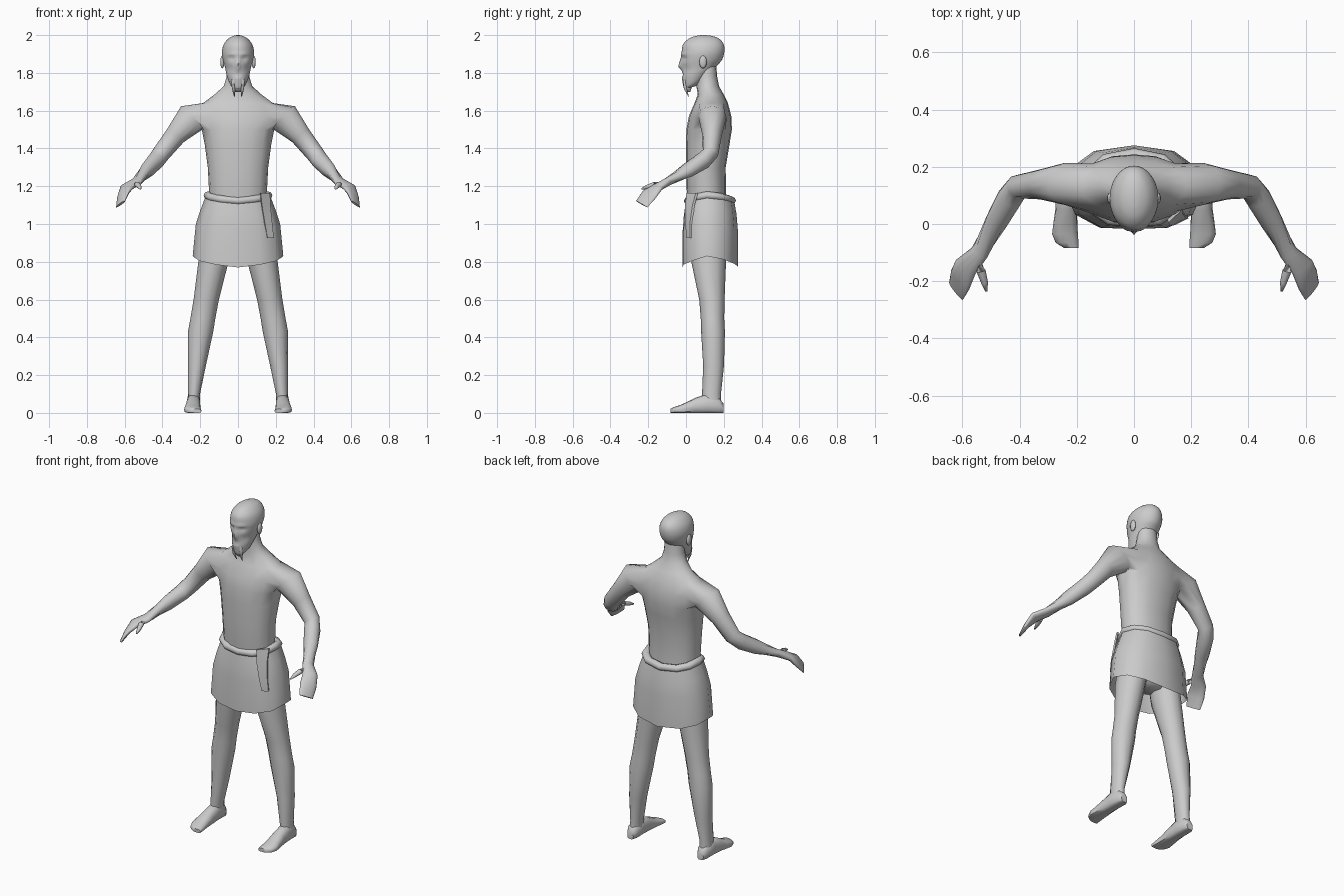
import bpy, bmesh, math
from mathutils import Vector as V

if "Cube" in bpy.data.objects:
    bpy.data.objects.remove(bpy.data.objects["Cube"])

mat = bpy.data.materials.new("plain grey")
mat.diffuse_color = (0.6, 0.6, 0.6, 1)
mat.use_nodes = True
mat.node_tree.nodes["Principled BSDF"].inputs["Base Color"].default_value = mat.diffuse_color


def finish(name, bm, angle=60, closed=True):
    if closed:
        bmesh.ops.recalc_face_normals(bm, faces=bm.faces)
    me = bpy.data.meshes.new(name)
    bm.to_mesh(me)
    bm.free()
    ob = bpy.data.objects.new(name, me)
    bpy.context.collection.objects.link(ob)
    me.materials.append(mat)
    bpy.ops.object.select_all(action='DESELECT')
    ob.select_set(True)
    bpy.context.view_layer.objects.active = ob
    bpy.ops.object.shade_smooth_by_angle(angle=math.radians(angle))
    return ob


def ring(c, a, b, n, p=2.0):
    """Superellipse of points around c with half axes a and b."""
    out = []
    for i in range(n):
        t = 2 * math.pi * i / n
        s, k = math.sin(t), math.cos(t)
        f = (abs(s) ** p + abs(k) ** p) ** (-1 / p)
        out.append(V(c) + V(a) * k * f + V(b) * s * f)
    return out


def loft(bm, rings, cap0=True, cap1=True):
    rows = [[bm.verts.new(p) for p in r] for r in rings]
    n = len(rows[0])
    for r, q in zip(rows, rows[1:]):
        for i in range(n):
            bm.faces.new((r[i], r[(i + 1) % n], q[(i + 1) % n], q[i]))
    if cap0:
        bm.faces.new(rows[0][::-1])
    if cap1:
        bm.faces.new(rows[-1])
    return rows


def limb(spec, s, n=12):
    """Rings square to a path; spec = centre, width direction, half width, half depth."""
    out = []
    for i, (c, hint, ra, rb) in enumerate(spec):
        t = (V(spec[min(i + 1, len(spec) - 1)][0]) - V(spec[max(i - 1, 0)][0])).normalized()
        a = V(hint)
        a = (a - t * a.dot(t)).normalized()
        b = t.cross(a)
        out.append([V((p.x * s, p.y, p.z)) for p in ring(c, a * ra, b * rb, n)])
    return out


# Torso and neck: z, half width, front y, back y
bm = bmesh.new()
torso = [(.84, .08, .06, .18), (.92, .15, .03, .22), (1.15, .152, .005, .212), (1.3, .16, 0, .21),
         (1.42, .176, 0, .23), (1.5, .192, .002, .243), (1.57, .20, .015, .24), (1.64, .185, .045, .222),
         (1.685, .125, .062, .2), (1.73, .075, .055, .175), (1.78, .06, .058, .165), (1.84, .055, .065, .16)]
rows = loft(bm, [ring((0, (f + b) / 2, z), (w, 0, 0), (0, (b - f) / 2, 0), 16, 2.3 if z < 1.66 else 2)
                 for z, w, f, b in torso])
# Armholes: four columns by two rows on each side
holes = {1: [], -1: []}
drop = []
for f in bm.faces:
    c = f.calc_center_median()
    if 1.5 < c.z < 1.64 and len(f.verts) == 4 and abs(c.x) > .12 and abs(c.y - .13) < .1:
        drop.append(f)
bmesh.ops.delete(bm, geom=drop, context='FACES')
for e in bm.edges:
    if e.is_boundary:
        holes[1 if e.verts[0].co.x > 0 else -1].append(e)

# Arms with flat hands, bridged onto the armholes
Y = (0, 1, 0)
arm = [((.24, .14, 1.565), Y, .074, .085), ((.33, .138, 1.47), Y, .052, .056),
       ((.405, .13, 1.375), Y, .042, .048), ((.435, .09, 1.335), Y, .045, .046),
       ((.48, .01, 1.285), Y, .04, .04), ((.54, -.10, 1.222), (1, .4, 0), .032, .022),
       ((.588, -.15, 1.195), (.037, .018, -.005), .042, .02),
       ((.607, -.195, 1.155), (.03, .03, -.02), .05, .015),
       ((.622, -.235, 1.105), (.027, .033, -.02), .042, .006)]
thumb = [((.548, -.11, 1.217), Y, .02, .02), ((.534, -.165, 1.21), (1, 0, 0), .016, .014),
         ((.522, -.205, 1.197), (1, 0, 0), .012, .011), ((.516, -.235, 1.185), (1, 0, 0), .004, .004)]
for s in (1, -1):
    r = loft(bm, limb(arm, s), cap0=False)[0]
    edge = [bm.edges.get((r[i], r[(i + 1) % 12])) for i in range(12)]
    bmesh.ops.bridge_loops(bm, edges=holes[s] + edge)
    loft(bm, limb(thumb, s, 8))
finish("torso_and_arms", bm, 80)

# Legs: z, centre x, centre y, half width, half depth
legs = [(1.0, .095, .125, .085, .095), (.8, .13, .12, .08, .092), (.6, .168, .137, .067, .067),
        (.5, .186, .14, .066, .062), (.43, .198, .143, .067, .063), (.25, .218, .146, .048, .055),
        (.1, .233, .135, .032, .05), (.03, .236, .14, .034, .048)]
# Feet: y, centre x, half width, top z
feet = [(.198, .235, .02, .05), (.175, .235, .034, .08), (.11, .236, .036, .1), (.05, .237, .038, .08),
        (.0, .24, .042, .055), (-.035, .241, .045, .04), (-.065, .234, .04, .03), (-.083, .22, .026, .022)]
for s, side in ((1, "left"), (-1, "right")):
    bm = bmesh.new()
    loft(bm, [ring((x * s, y, z), (a, 0, 0), (0, b, 0), 12) for z, x, y, a, b in legs])
    finish(side + "_leg", bm)
    bm = bmesh.new()
    loft(bm, [[V((p.x, p.y, max(p.z, .0))) for p in
               ring((x * s, y, t * .42), (w, 0, 0), (0, 0, t * .58), 12, 2.6)] for y, x, w, t in feet])
    finish(side + "_foot", bm, 50)

# Head: z, centre y, half width, half depth, slope towards the back
head = [(1.722, .025, .02, .028, .3), (1.742, .04, .042, .052, .4), (1.79, .06, .06, .08, .3),
        (1.83, .075, .069, .095, .15), (1.87, .083, .08, .108, 0), (1.91, .09, .085, .113, 0),
        (1.95, .092, .076, .108, 0), (1.98, .095, .053, .082, 0), (1.995, .095, .027, .045, 0),
        (2.0, .095, .006, .01, 0)]
dense = []
for i in range(len(head) - 1):
    q = [head[min(max(i + k, 0), len(head) - 1)] for k in (-1, 0, 1, 2)]
    for t in (0, .25, .5, .75):  # smooth in-between rings
        dense.append([.5 * (2 * b + (c - a) * t + (2 * a - 5 * b + 4 * c - d) * t * t
                            + (3 * b - a - 3 * c + d) * t ** 3) for a, b, c, d in zip(*q)])
dense.append(head[-1])
# Face shaping: x, z, spread x, spread z, push in y
face = [(0, 1.832, .011, .015, -.016), (0, 1.855, .007, .02, -.01), (.034, 1.877, .017, .01, .013),
        (.03, 1.899, .025, .008, -.005), (0, 1.79, .02, .005, .006), (0, 1.772, .018, .006, -.004),
        (.045, 1.82, .012, .02, .006)]
bm = bmesh.new()
loft(bm, [ring((0, y, z), (w, 0, 0), (0, d, d * k), 40) for z, y, w, d, k in dense])
for v in bm.verts:
    if v.co.y < .06:
        x, z = abs(v.co.x), v.co.z
        v.co.y += sum(p * math.exp(-((x - fx) / sx) ** 2 - ((z - fz) / sz) ** 2)
                      for fx, fz, sx, sz, p in face)
finish("head", bm, 80)


def blob(name, c, size):
    bm = bmesh.new()
    bmesh.ops.create_uvsphere(bm, u_segments=12, v_segments=8, radius=1)
    for v in bm.verts:
        v.co = V([v.co[i] * size[i] + c[i] for i in range(3)])
    finish(name, bm)


# Ears, eyes and the pointed moustache ends
for s, side in ((1, "left"), (-1, "right")):
    blob(side + "_ear", (s * .083, .09, 1.858), (.011, .02, .034))
    blob(side + "_eye", (s * .034, .008, 1.875), (.014, .012, .006))
    bm = bmesh.new()
    loft(bm, [ring((s * x, y, z), (r, 0, 0), (0, r, 0), 6) for x, y, z, r in
              ((.02, -.006, 1.785, .006), (.027, -.008, 1.755, .009), (.024, -.004, 1.715, .008),
               (.019, .014, 1.675, .002))])
    finish(side + "_moustache", bm)

# Chin beard
bm = bmesh.new()
loft(bm, [ring((0, y, z), (a, 0, 0), (0, b, 0), 10) for z, y, a, b in
          ((1.77, .01, .028, .025), (1.745, .008, .033, .025), (1.72, .01, .028, .02), (1.7, .014, .017, .01))])
finish("beard", bm)

# Skirt: one half of the hem, mirrored, then scaled upwards
half = [(0, -.018, .77), (.12, -.013, .785), (.205, .033, .805), (.24, .11, .83),
        (.215, .2, .812), (.14, .255, .79), (0, .275, .775)]
hem = half + [(-x, y, z) for x, y, z in half[-2:0:-1]]


def level(z, sx, sy, tilt):
    return [V((x * sx, .12 + (y - .12) * sy, z + (h - .83) * tilt)) for x, y, h in hem]


bm = bmesh.new()
loft(bm, [level(.83, 1, 1, 1), level(1.0, .93, 1.0, .7), level(1.08, .82, .95, .5),
          level(1.15, .71, .87, .45)], False, False)
finish("skirt", bm, 60, False)

# Rolled belt swept around the skirt top
bm = bmesh.new()
path = level(1.152, .66, .78, .5)
mid = V((0, .12, 0))
belt = []
for p in path:
    out = V((p.x, p.y - .12, 0)).normalized()
    belt.append([bm.verts.new(q) for q in ring(p, out * .024, (0, 0, .021), 8)])
for i in range(12):
    for j in range(8):
        bm.faces.new((belt[i][j], belt[i][(j + 1) % 8], belt[(i + 1) % 12][(j + 1) % 8],
                      belt[(i + 1) % 12][j]))
finish("belt", bm)

# Hanging sash end
bm = bmesh.new()
sash = [(1.165, .12, .004, .17, .052), (1.10, .127, -.006, .172, .034),
        (1.0, .143, -.004, .182, .02), (.925, .157, .003, .19, .02)]
loft(bm, [[V((a, b, z)), V((c, d, z)), V((c - .003, d + .012, z)), V((a - .003, b + .012, z))]
          for z, a, b, c, d in sash])
finish("sash", bm, 30)
